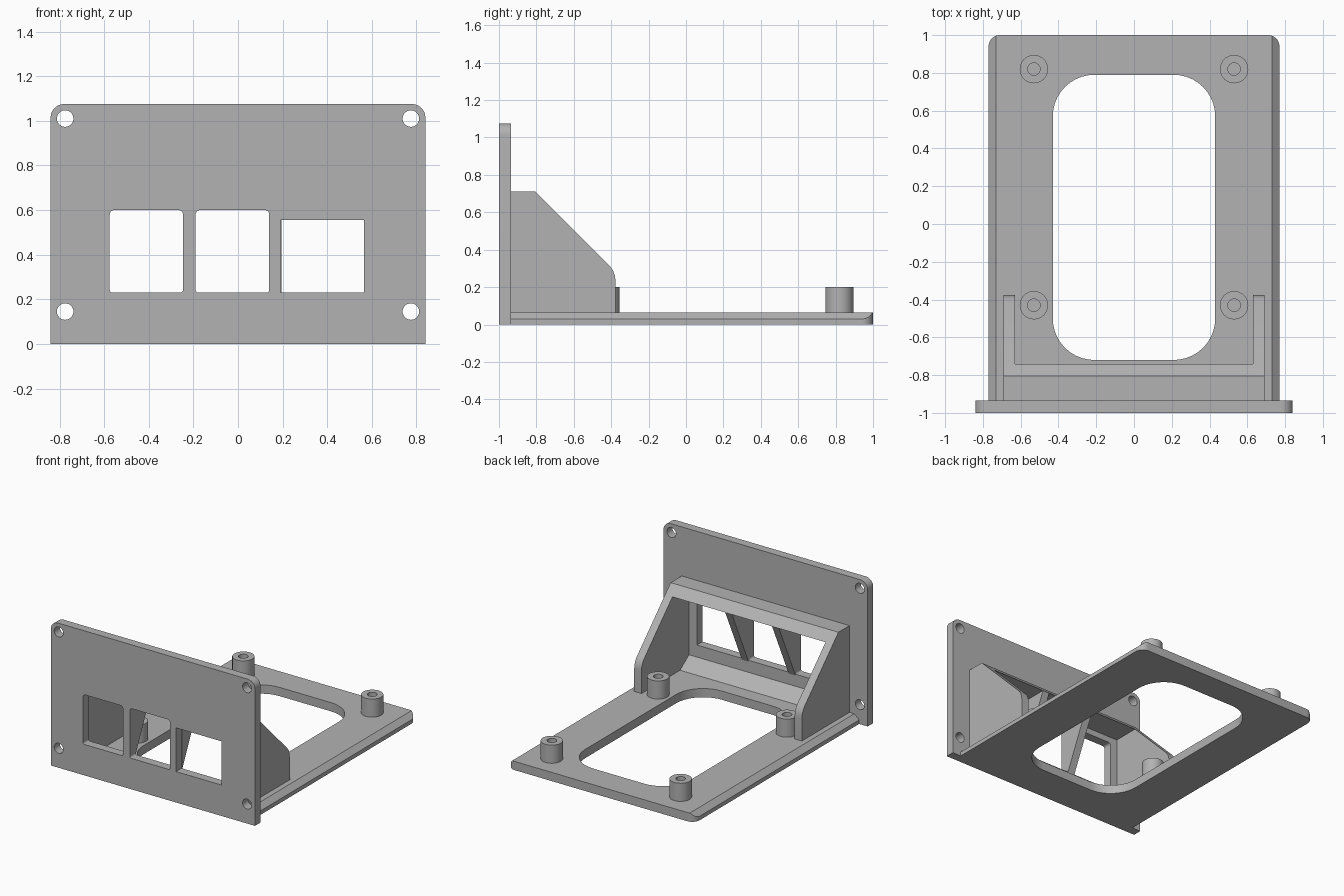
import bpy, bmesh
from math import sin, cos, pi
from mathutils import Vector

cube = bpy.data.objects.get("Cube")
if cube:
    bpy.data.objects.remove(cube, do_unlink=True)

grey = bpy.data.materials.new("plain grey")
grey.use_nodes = True
colour = (0.45, 0.45, 0.45, 1)
grey.diffuse_color = colour
grey.node_tree.nodes["Principled BSDF"].inputs["Base Color"].default_value = colour


def arc(cx, cy, r, start, sweep, steps):
    return [(cx + r * cos(start + sweep * i / steps), cy + r * sin(start + sweep * i / steps))
            for i in range(steps + 1)]


def circle(cx, cy, r, sides=32):
    return arc(cx, cy, r, 0, 2 * pi, sides)[:-1]


def rounded(x0, x1, y0, y1, low=0, high=0):
    """Rectangle outline with separate radii for the low and high corners."""
    corners = [(x1, y1, -1, -1, high), (x0, y1, 1, -1, high),
               (x0, y0, 1, 1, low), (x1, y0, -1, 1, low)]
    points = []
    for i, (x, y, sx, sy, r) in enumerate(corners):
        points += arc(x + sx * r, y + sy * r, r, i * pi / 2, pi / 2, 10) if r else [(x, y)]
    return points


def prism(name, outline, axis, lo, hi):
    """Extrude an outline along an axis: x takes (y, z), y takes (x, z), z takes (x, y)."""
    place = {"x": lambda a, b, c: (c, a, b),
             "y": lambda a, b, c: (a, c, b),
             "z": lambda a, b, c: (a, b, c)}[axis]
    bm = bmesh.new()
    face = bm.faces.new([bm.verts.new(place(a, b, lo)) for a, b in outline])
    new = bmesh.ops.extrude_face_region(bm, geom=[face])["geom"]
    bmesh.ops.translate(bm, vec=Vector(place(0, 0, hi - lo)),
                        verts=[v for v in new if isinstance(v, bmesh.types.BMVert)])
    bmesh.ops.recalc_face_normals(bm, faces=bm.faces)
    mesh = bpy.data.meshes.new(name)
    bm.to_mesh(mesh)
    bm.free()
    mesh.materials.append(grey)
    obj = bpy.data.objects.new(name, mesh)
    bpy.context.collection.objects.link(obj)
    return obj


def combine(obj, cutters, operation="DIFFERENCE"):
    """Apply booleans to a part and discard the cutters."""
    for cutter in cutters:
        mod = obj.modifiers.new("cut", "BOOLEAN")
        mod.object, mod.operation, mod.solver = cutter, operation, "EXACT"
    graph = bpy.context.evaluated_depsgraph_get()
    mesh = bpy.data.meshes.new_from_object(obj.evaluated_get(graph))
    obj.modifiers.clear()
    obj.data = mesh
    for cutter in cutters:
        bpy.data.objects.remove(cutter, do_unlink=True)


FRONT, BACK = -1.0, -0.935    # faces of the upright panel
FLOOR = 0.065                 # top of the base
parts = []

# Upright panel with screw holes and three windows
panel = prism("front_panel", rounded(-0.84, 0.84, 0, 1.075, 0, 0.06), "y", FRONT, BACK)
openings = [circle(x, z, 0.037) for x in (-0.775, 0.775) for z in (0.145, 1.01)]
openings += [rounded(-0.575, -0.247, 0.23, 0.6, 0.012, 0.02),
             rounded(-0.19, 0.14, 0.23, 0.6, 0.012, 0.02),
             rounded(0.19, 0.565, 0.23, 0.555)]
combine(panel, [prism("cutter", o, "y", FRONT - 0.1, BACK + 0.1) for o in openings])
parts.append(panel)

# Base plate with bevelled long sides and a large rounded opening
base = prism("base_plate", rounded(-0.77, 0.77, BACK, 1, 0, 0.06), "z", 0, FLOOR)
section = [(-0.77, 0.03), (-0.77, -0.1), (0.77, -0.1), (0.77, 0.03),
           (0.73, FLOOR), (0.63, 0.165), (-0.63, 0.165), (-0.73, FLOOR)]
combine(base, [prism("bevel_section", section, "y", -1.2, 1.2)], "INTERSECT")
combine(base, [prism("cutter", rounded(-0.43, 0.43, -0.72, 0.79, 0.22, 0.22), "z", -0.1, 0.2)])
parts.append(base)

# Standoffs with blind screw holes
for x in (-0.53, 0.53):
    for y in (-0.43, 0.82):
        boss = prism("standoff", circle(x, y, 0.075), "z", FLOOR - 0.01, 0.2)
        combine(boss, [prism("cutter", circle(x, y, 0.033), "z", FLOOR, 0.3)])
        parts.append(boss)

# Side brackets
bracket = [(BACK, FLOOR), (BACK, 0.71), (-0.805, 0.71), (-0.405, 0.31),
           (-0.39, 0.288), (-0.38, 0.262), (-0.377, 0.235), (-0.377, FLOOR)]
for name, lo in (("right_bracket", -0.69), ("left_bracket", 0.63)):
    parts.append(prism(name, bracket, "x", lo, lo + 0.06))

# Hood over the windows, sloped at its back edge
hood = [(BACK, 0.645), (BACK, 0.71), (-0.805, 0.71), (-0.74, 0.645)]
parts.append(prism("hood", hood, "x", -0.63, 0.63))

# Sloped fillet where the panel meets the base
parts.append(prism("floor_fillet", [(BACK, FLOOR), (BACK, 0.14), (-0.83, FLOOR)],
                   "x", -0.63, 0.63))

# Tapered ribs under the hood between the windows
for lo, hi in ((-0.247, -0.19), (0.14, 0.195)):
    parts.append(prism("window_rib", [(BACK, 0.22), (BACK, 0.645), (-0.74, 0.645)],
                       "x", lo, hi))

# Smooth the curved walls, keep the edges crisp
bpy.ops.object.select_all(action="DESELECT")
for part in parts:
    part.select_set(True)
bpy.context.view_layer.objects.active = panel
bpy.ops.object.shade_smooth_by_angle(angle=pi / 6)
